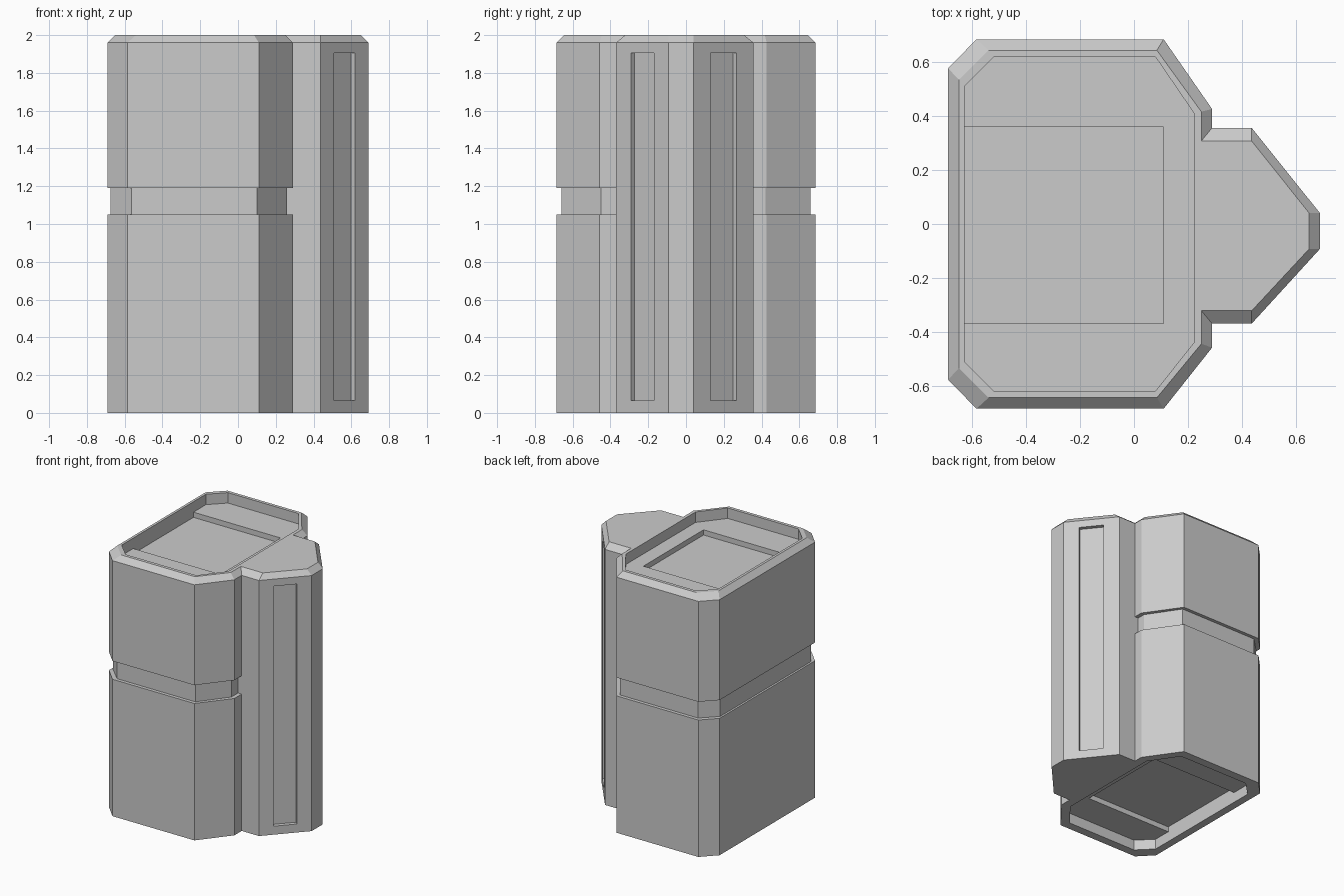
import bpy, bmesh
from mathutils import Vector

if "Cube" in bpy.data.objects:
    bpy.data.objects.remove(bpy.data.objects["Cube"])


def loft(name, rings):
    """Solid from a stack of (outline, z) rings with flat end caps."""
    bm = bmesh.new()
    loops = [[bm.verts.new((x, y, z)) for x, y in pts] for pts, z in rings]
    n = len(loops[0])
    bm.faces.new(loops[0])
    bm.faces.new(loops[-1])
    for a, b in zip(loops, loops[1:]):
        for i in range(n):
            j = (i + 1) % n
            bm.faces.new((a[i], a[j], b[j], b[i]))
    bmesh.ops.recalc_face_normals(bm, faces=bm.faces)
    me = bpy.data.meshes.new(name)
    bm.to_mesh(me)
    bm.free()
    ob = bpy.data.objects.new(name, me)
    bpy.context.collection.objects.link(ob)
    return ob


def cut(target, name, pts, z0, z1):
    """Subtract a vertical prism from the target."""
    tool = loft(name, [(pts, z0), (pts, z1)])
    tool.hide_render = True
    mod = target.modifiers.new(name, 'BOOLEAN')
    mod.operation = 'DIFFERENCE'
    mod.solver = 'EXACT'
    mod.object = tool
    bpy.context.view_layer.objects.active = target
    bpy.ops.object.modifier_apply(modifier=mod.name)
    bpy.data.objects.remove(tool, do_unlink=True)


# Canister body with pointed spine, chamfered at the top
outline = [(-.69, .578), (-.585, .686), (.11, .686), (.29, .427), (.29, .357),
           (.437, .357), (.69, .041), (.69, -.093), (.437, -.37), (.29, -.37),
           (.29, -.459), (.11, -.686), (-.585, -.686), (-.69, -.578)]
top = [(-.65, .535), (-.54, .645), (.085, .645), (.25, .417), (.25, .308),
       (.437, .308), (.65, .041), (.65, -.093), (.437, -.322), (.25, -.322),
       (.25, -.445), (.085, -.645), (-.54, -.645), (-.65, -.535)]
body = loft("canister_body", [(outline, 0), (outline, 1.96), (top, 2)])

# Groove around the waist, stopping at the spine
groove = [(.26, .357), (.26, .42), (.1, .66), (-.565, .66), (-.675, .55),
          (-.675, -.55), (-.565, -.66), (.1, -.66), (.26, -.45), (.26, -.37),
          (.4, -.37), (.4, -.9), (-.9, -.9), (-.9, .9), (.4, .9), (.4, .357)]
cut(body, "waist_groove", groove, 1.05, 1.19)

# Stepped recesses in both ends
recess = [(-.63, .51), (-.52, .62), (.08, .62), (.225, .408),
          (.225, -.437), (.08, -.62), (-.52, -.62), (-.63, -.51)]
panel = [(-.63, .36), (.11, .36), (.11, -.37), (-.63, -.37)]
for pts, depth in ((recess, .08), (panel, .12)):
    cut(body, "top_recess", pts, 2 - depth, 2.1)
    cut(body, "bottom_recess", pts, -.1, depth)

# Tall slots in the slanted spine faces
for a, b in ((outline[5], outline[6]), (outline[8], outline[7])):
    a, b = Vector(a), Vector(b)
    d = (b - a).normalized()
    n = Vector((abs(d.y), abs(d.x) * (1 if a.y > 0 else -1)))
    p, q = a.lerp(b, .28), a.lerp(b, .72)
    cut(body, "spine_slot", [p - n * .03, q - n * .03, q + n * .1, p + n * .1],
        .065, 1.905)
